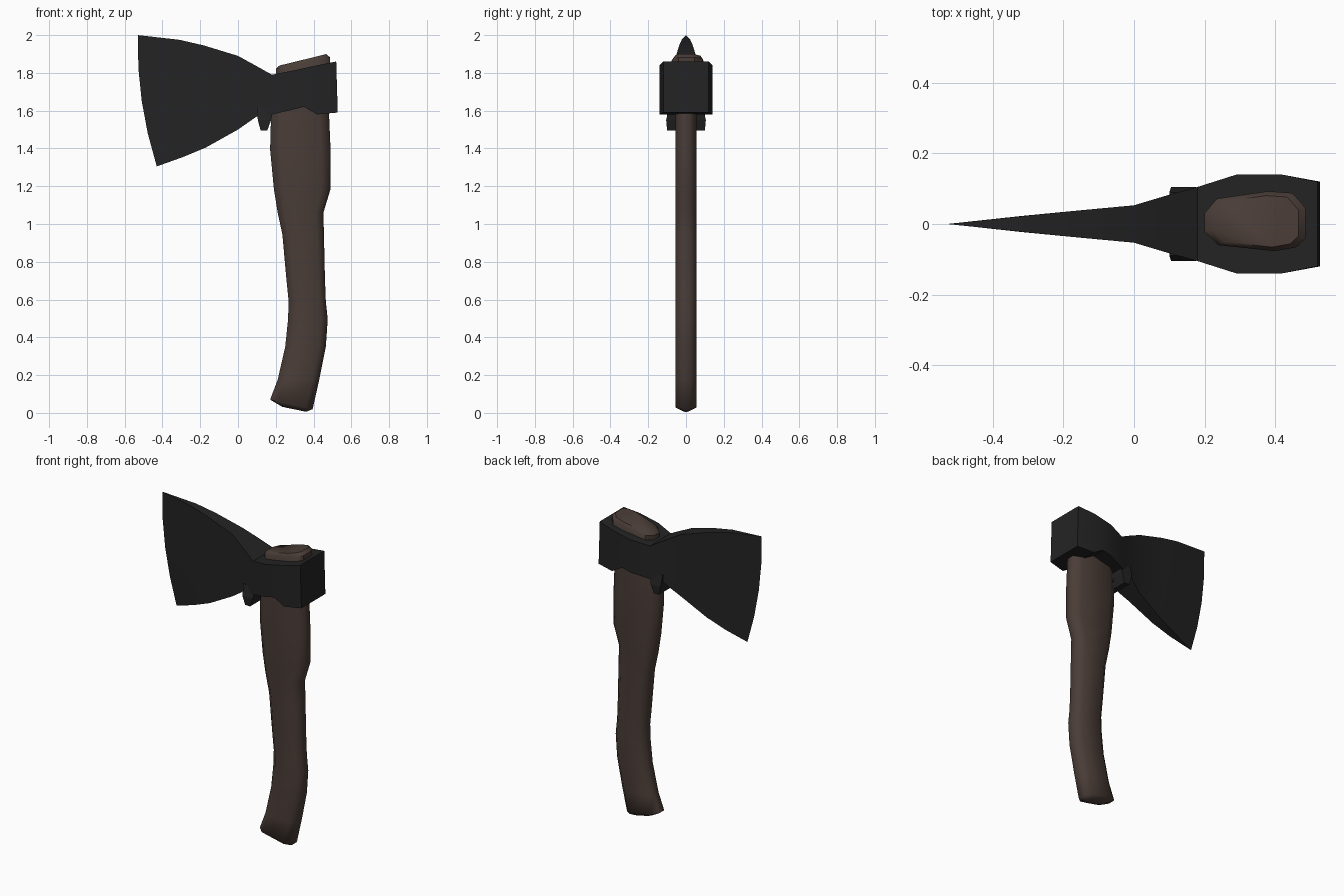
import bpy, bmesh, math


def material(name, rgb):
    m = bpy.data.materials.new(name)
    m.diffuse_color = (*rgb, 1)
    return m


STEEL = material("dark steel", (0.017, 0.017, 0.017))
WOOD = material("brown wood", (0.068, 0.046, 0.038))


def loft(name, rings, mat, smooth=None):
    """Skin a list of equal-length closed rings and cap both ends."""
    bm = bmesh.new()
    vs = [[bm.verts.new(p) for p in r] for r in rings]
    n = len(rings[0])
    for a, b in zip(vs, vs[1:]):
        for i in range(n):
            j = (i + 1) % n
            bm.faces.new((a[i], a[j], b[j], b[i]))
    bm.faces.new(vs[0])
    bm.faces.new(vs[-1])
    bmesh.ops.remove_doubles(bm, verts=bm.verts, dist=0.0005)
    bmesh.ops.recalc_face_normals(bm, faces=bm.faces)
    me = bpy.data.meshes.new(name)
    bm.to_mesh(me)
    bm.free()
    me.materials.append(mat)
    ob = bpy.data.objects.new(name, me)
    bpy.context.collection.objects.link(ob)
    if smooth:
        bpy.ops.object.select_all(action='DESELECT')
        bpy.context.view_layer.objects.active = ob
        ob.select_set(True)
        bpy.ops.object.shade_smooth_by_angle(angle=math.radians(smooth))
    return ob


# Axe head: columns from cutting edge to poll (x top, z top, x bottom, z bottom, half thickness)
columns = [(-0.53, 2.0, -0.43, 1.305, 0.0), (-0.31, 1.975, -0.29, 1.355, 0.023),
           (-0.18, 1.945, -0.17, 1.405, 0.036), (0, 1.89, 0, 1.5, 0.053),
           (0.10, 1.835, 0.10, 1.57, 0.083), (0.18, 1.79, 0.18, 1.58, 0.105),
           (0.29, 1.812, 0.29, 1.605, 0.14), (0.35, 1.825, 0.35, 1.62, 0.14),
           (0.42, 1.84, 0.42, 1.58, 0.14), (0.52, 1.86, 0.528, 1.59, 0.12)]
ROWS = 4
rings = []
for k, (xt, zt, xb, zb, h) in enumerate(columns):
    bulge = (0.03, 0.015, 0.006)[k] if k < 3 else 0
    side = []
    for i in range(ROWS + 1):
        t = i / ROWS
        side.append((xb + (xt - xb) * t - bulge * 4 * t * (1 - t), zb + (zt - zb) * t))
    rings.append([(x, -h, z) for x, z in side] + [(x, h, z) for x, z in reversed(side)])
loft("axe_head", rings, STEEL, 20)

# Small lug under the head, in front of the handle
lug = [(0.12, 0.155, 1.495, 0.1), (0.105, 0.175, 1.55, 0.105), (0.10, 0.19, 1.62, 0.09)]
loft("head_lug", [[(a, -h, z), (b, -h, z), (b, h, z), (a, h, z)] for a, b, z, h in lug], STEEL)

# Handle: stations (x left, z left, x right, z right, half thickness)
stations = [(0.235, 0.032, 0.36, 0.006, 0.02), (0.17, 0.07, 0.395, 0.02, 0.055),
            (0.21, 0.175, 0.43, 0.175, 0.055), (0.25, 0.35, 0.465, 0.35, 0.055),
            (0.265, 0.495, 0.475, 0.495, 0.055), (0.268, 0.59, 0.465, 0.59, 0.055),
            (0.255, 0.72, 0.46, 0.72, 0.055), (0.235, 0.945, 0.455, 0.945, 0.055),
            (0.21, 1.06, 0.452, 1.06, 0.055), (0.19, 1.185, 0.49, 1.185, 0.055),
            (0.17, 1.395, 0.49, 1.395, 0.055), (0.175, 1.58, 0.482, 1.58, 0.055),
            (0.20, 1.70, 0.48, 1.70, 0.055)]
octagon = [(1, 0.45), (0.68, 1), (-0.68, 1), (-1, 0.45),
           (-1, -0.45), (-0.68, -1), (0.68, -1), (1, -0.45)]
rings = []
for xl, zl, xr, zr, h in stations:
    cx, cz, dx, dz = (xl + xr) / 2, (zl + zr) / 2, (xr - xl) / 2, (zr - zl) / 2
    rings.append([(cx + dx * u, h * v, cz + dz * u) for u, v in octagon])
loft("handle", rings, WOOD, 60)

# Handle end showing through the top of the head, sloped with it
outline = [(0.2, 0.03), (0.235, 0.072), (0.38, 0.093), (0.45, 0.088), (0.487, 0.045),
           (0.487, -0.04), (0.46, -0.066), (0.40, -0.077), (0.24, -0.06), (0.2, -0.02)]
rings = []
for lift, s in ((-0.05, 1), (0.028, 1), (0.045, 0.86)):
    rings.append([(0.343 + (x - 0.343) * s, 0.005 + (y - 0.005) * s,
                   1.824 + 0.21 * (x - 0.343) + lift) for x, y in outline])
loft("handle_top", rings, WOOD, 40)
